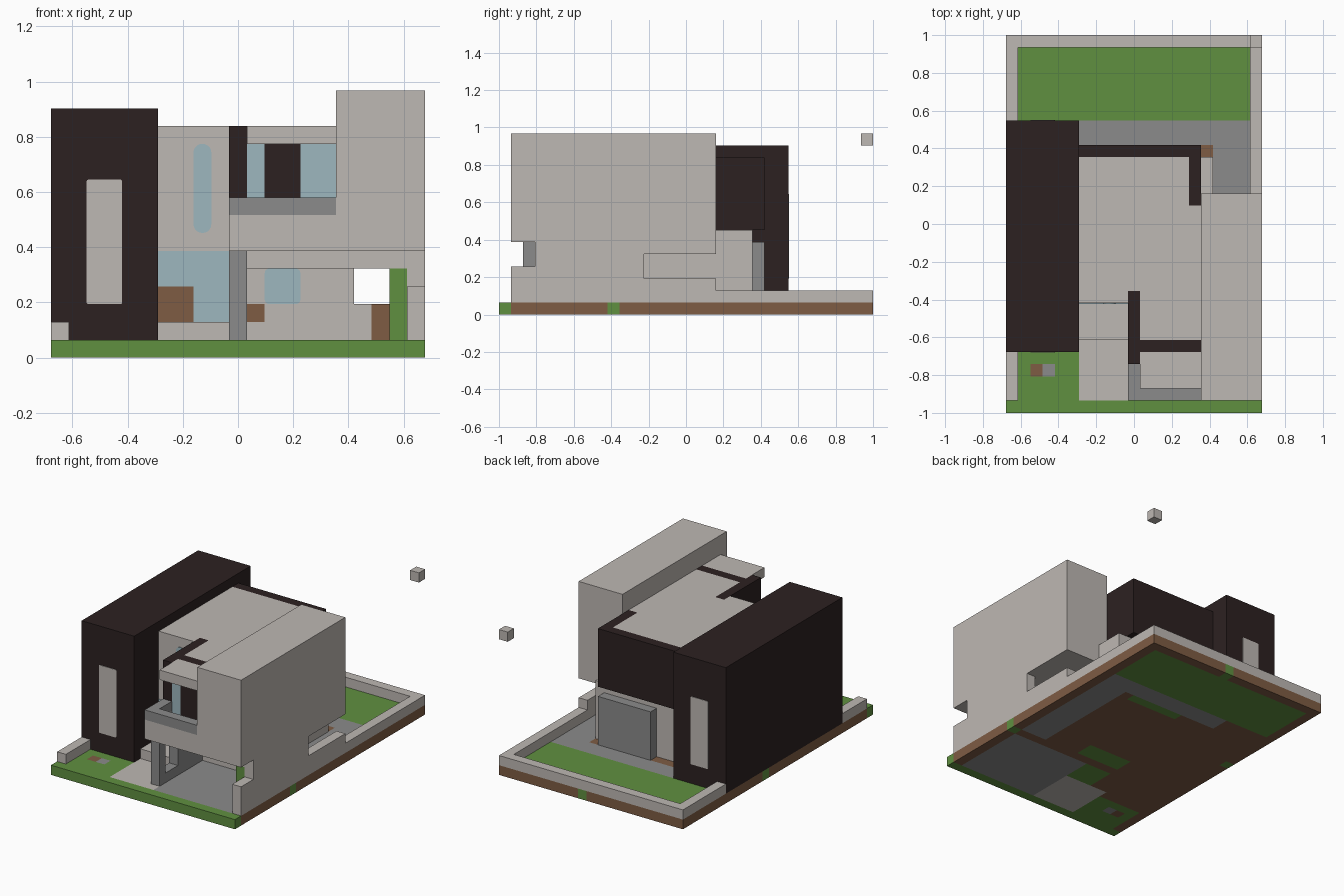
import bpy, bmesh
from mathutils import Vector

if "Cube" in bpy.data.objects:
    bpy.data.objects.remove(bpy.data.objects["Cube"])

# The house sits on a module grid: 21 wide, 31 deep, 15 high
WIDE, DEEP = 21, 31
UNIT = 2 / DEEP
PLATE = 0.1  # plate thickness in modules


def place(x, y, z):
    return Vector(((x - WIDE / 2) * UNIT, (y - DEEP / 2) * UNIT, z * UNIT))


def linear(value):
    c = value / 255
    return c / 12.92 if c <= 0.04045 else ((c + 0.055) / 1.055) ** 2.4


def material(name, *rgb):
    mat = bpy.data.materials.new(name)
    color = (*[linear(v) for v in rgb], 1)
    mat.diffuse_color = color
    mat.use_nodes = True
    shader = mat.node_tree.nodes["Principled BSDF"]
    shader.inputs["Base Color"].default_value = color
    shader.inputs["Roughness"].default_value = 0.9
    return mat


plaster = material("pale plaster", 190, 184, 179)
dark = material("dark cladding", 44, 33, 33)
gray = material("gray concrete", 139, 139, 139)
grass = material("grass green", 96, 144, 64)
brown = material("earth brown", 126, 92, 68)
glass = material("pale blue glass", 157, 183, 191)


def finish(name, bm, *mats):
    mesh = bpy.data.meshes.new(name)
    bm.to_mesh(mesh)
    bm.free()
    for mat in mats:
        mesh.materials.append(mat)
    obj = bpy.data.objects.new(name, mesh)
    bpy.context.collection.objects.link(obj)
    return obj


def add_box(bm, x, y, z):
    """Add a box spanning the given module ranges."""
    low = place(x[0], y[0], z[0])
    high = place(x[1], y[1], z[1])
    made = bmesh.ops.create_cube(bm, size=1)["verts"]
    for v in made:
        v.co = (low + high) / 2 + v.co * (high - low)
    return made


def part(name, mat, *boxes):
    bm = bmesh.new()
    for box in boxes:
        add_box(bm, *box)
    return finish(name, bm, mat)


def panel(name, mat, x, y, z, rounding=0, layer=1):
    """Thin plate on a wall facing the front, with optional round corners."""
    bm = bmesh.new()
    add_box(bm, x, (y - PLATE * layer / 2, y + PLATE / 2), z)
    if rounding:
        edges = [e for e in bm.edges
                 if abs(e.verts[0].co.y - e.verts[1].co.y) > UNIT * PLATE / 4]
        bmesh.ops.bevel(bm, geom=edges, offset=rounding * UNIT,
                        segments=5, profile=0.5, affect="EDGES")
    return finish(name, bm, mat)


# Ground slab, coloured by rectangles where the last match wins
mats = [brown, grass, gray, plaster]
EARTH, LAWN, PAVING, PATH = range(4)
zones = [
    (LAWN, (0, WIDE), (0, 1)),
    (LAWN, (1, 20), (24, 30)),
    (LAWN, (1, 6), (1, 5)),
    (PAVING, (6, 20), (22, 24)),
    (PAVING, (17, 20), (10, 22)),
    (PAVING, (11, 20), (1, 9)),
    (PATH, (6, 11), (1, 6)),
    (LAWN, (8, 11), (6, 9)),
    (LAWN, (8, 13), (10, 12)),
    (LAWN, (10, 16), (21, 22)),
    (LAWN, (20, 21), (9, 10)),
    (LAWN, (0, 1), (17, 18)),
    (LAWN, (11, 12), (30, 31)),
    (EARTH, (2, 3), (3, 4)),
    (PAVING, (3, 4), (3, 4)),
]
bm = bmesh.new()
add_box(bm, (0, WIDE), (0, DEEP), (0, 1))
for axis, count in ((0, WIDE), (1, DEEP)):
    normal = Vector((1 - axis, axis, 0))
    for i in range(1, count):
        bmesh.ops.bisect_plane(bm, geom=bm.verts[:] + bm.edges[:] + bm.faces[:],
                               plane_co=place(i, i, 0), plane_no=normal)
bm.normal_update()
for face in bm.faces:
    spot = (face.calc_center_median() - face.normal * UNIT / 2) / UNIT
    cx, cy = spot.x + WIDE / 2, spot.y + DEEP / 2
    for index, x, y in zones:
        if x[0] < cx < x[1] and y[0] < cy < y[1]:
            face.material_index = index
finish("ground", bm, *mats)

# Garden walls
part("front_garden_wall", plaster, ((0, 1), (1, 5), (1, 2)))
part("back_garden_wall", plaster,
     ((0, WIDE), (30, DEEP), (1, 2)), ((0, 1), (24, 30), (1, 2)),
     ((20, WIDE), (18, 30), (1, 2)))

# Dark tower with tall front and back windows
part("tower", dark, ((0, 6), (5, 24), (1, 14)))
for side, y in (("front", 5), ("back", 24)):
    panel("tower_window_" + side, plaster, (2, 4), y, (3, 10), 0.12)

# Main house body
part("house_body", plaster,
     ((6, 10), (9, 21), (1, 13)),
     ((10, 17), (9, 21), (1, 7)),
     ((11, 16), (6, 17), (6, 13)),
     ((10, 11), (10, 17), (6, 13)),
     ((10, 15), (17, 21), (7, 13)))
part("back_cladding", dark,
     ((6, 16), (21, 22), (7, 13)), ((15, 16), (17, 21), (7, 13)))
part("back_annex", gray, ((10, 16), (21, 22), (1, 6)))

# Entrance
part("entrance_step", plaster, ((6, 10), (6, 9), (1, 2)))
panel("entrance_glass", glass, (6, 10), 9, (2, 6))
panel("entrance_door", brown, (6, 8), 9, (2, 4), layer=1.4)
panel("stair_window", glass, (8, 9), 9, (7, 12), 0.48)

# Balcony, its window wall, fin and canopy
part("balcony_base", plaster,
     ((10, 16), (1, 2), (6, 8)), ((10, 11), (2, 4), (6, 8)),
     ((11, 16), (2, 6), (6, 7)))
part("balcony_rail", gray,
     ((10, 16), (1, 2), (8, 9)), ((10, 11), (2, 4), (8, 9)))
part("balcony_fin", dark, ((10, 11), (4, 10), (6, 13)))
part("balcony_lintel", dark, ((11, 16), (5, 6), (7, 13)))
part("balcony_glass", glass,
     ((11, 12), (4, 5), (7, 12)), ((14, 16), (4, 5), (7, 12)))
part("balcony_door", dark, ((12, 14), (4, 5), (7, 12)))
part("balcony_canopy", plaster, ((11, 16), (2, 5), (12, 13)))

# Long upper wing over the carport
part("upper_wing", plaster, ((16, WIDE), (1, 18), (6, 15)))
part("carport_ceiling", plaster, ((11, WIDE), (3, 18), (5, 6)))
part("carport_side_wall", plaster,
     ((20, WIDE), (1, 3), (1, 4)), ((20, WIDE), (3, 12), (1, 5)),
     ((20, WIDE), (12, 18), (1, 3)))

# Carport screen wall with an opening
part("carport_screen", gray,
     ((10, 11), (2, 3), (1, 6)), ((10, 11), (5, 9), (1, 6)),
     ((10, 11), (3, 5), (1, 2)), ((10, 11), (3, 5), (5, 6)))
panel("carport_window", glass, (12, 14), 9, (3, 5), 0.25)
panel("carport_shelf", brown, (11, 12), 9, (2, 3))
part("side_gate", brown, ((18, 19), (9, 10), (1, 3)))
part("gate_post", plaster, ((17, 18), (9, 10), (1, 3)))
part("hedge", grass, ((19, 20), (3, 9), (1, 5)))

# Single floating block above the back corner
part("floating_block", plaster, ((20, WIDE), (30, DEEP), (14, 15)))
